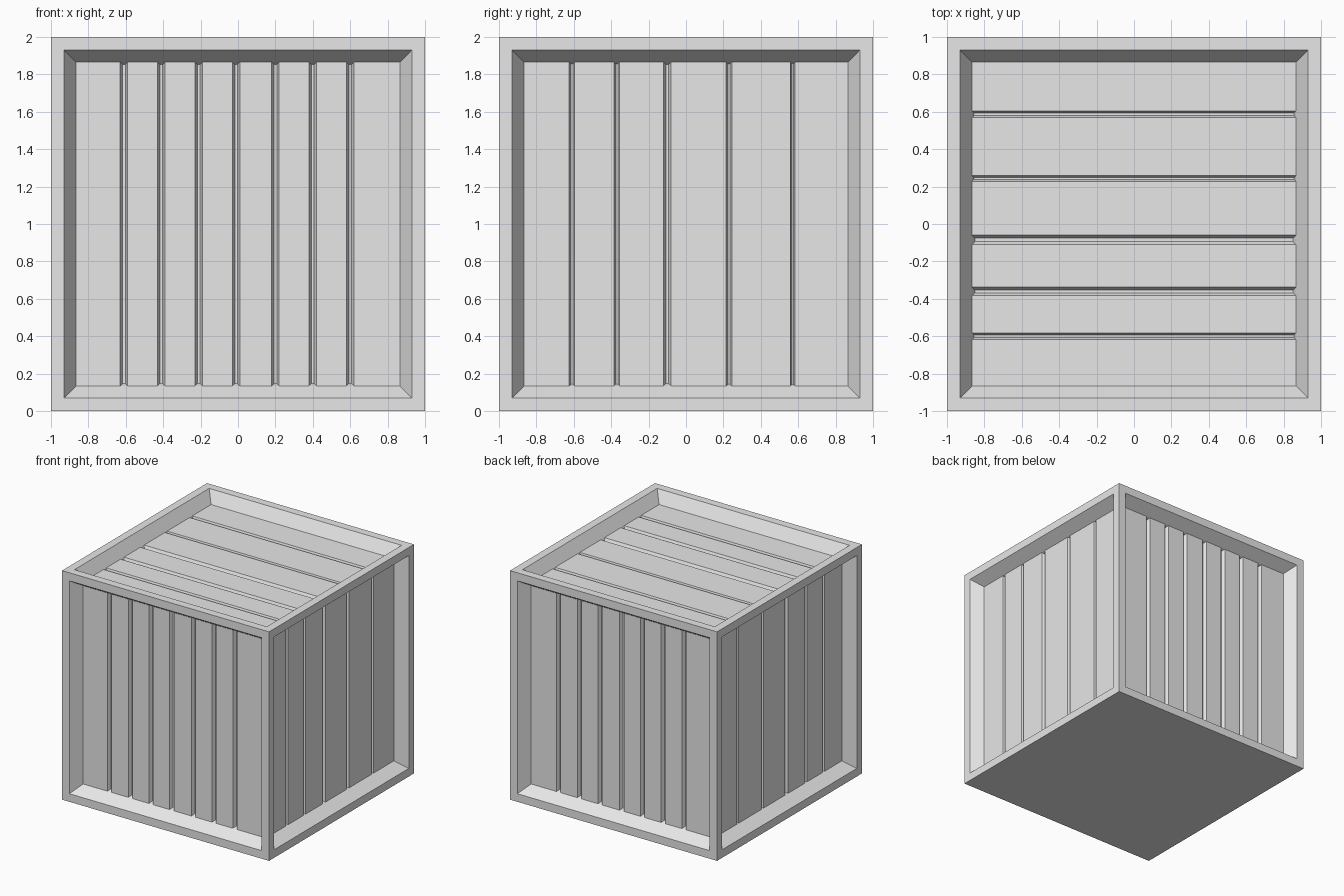
import bpy
import bmesh
from mathutils import Vector

if "Cube" in bpy.data.objects:
    bpy.data.objects.remove(bpy.data.objects["Cube"], do_unlink=True)

# Plain grey material
grey = bpy.data.materials.new("light_grey")
grey.use_nodes = True
colour = (0.8, 0.8, 0.8, 1)
grey.diffuse_color = colour
grey.node_tree.nodes["Principled BSDF"].inputs["Base Color"].default_value = colour

X, Y, Z = Vector((1, 0, 0)), Vector((0, 1, 0)), Vector((0, 0, 1))
GROOVE_DEPTH = 0.03

# Groove centre and width along the axis the planks are laid out on
end_grooves = [(-0.61, 0.04), (-0.41, 0.04), (-0.21, 0.04), (-0.01, 0.04),
               (0.2, 0.04), (0.4, 0.04), (0.6, 0.04)]
side_grooves = [(-0.61, 0.03), (-0.37, 0.03), (-0.1, 0.04), (0.23, 0.03), (0.57, 0.025)]
lid_grooves = [(-0.6, 0.035), (-0.36, 0.045), (-0.085, 0.05), (0.243, 0.03), (0.587, 0.035)]


def face_towards(bm, normal):
    """The outermost face pointing along the normal."""
    bm.normal_update()
    return max((f for f in bm.faces if f.normal.dot(normal) > 0.99),
               key=lambda f: f.calc_center_median().dot(normal))


def panel_side(bm, normal, axis, grooves):
    """Sink a framed panel into one side and cut grooves between its planks."""
    face = face_towards(bm, normal)
    bmesh.ops.inset_individual(bm, faces=[face], thickness=0.1)
    bmesh.ops.inset_individual(bm, faces=[face], thickness=0.09, depth=-0.1)
    level = face.calc_center_median().dot(normal)

    def planks():
        bm.normal_update()
        return [f for f in bm.faces if f.normal.dot(normal) > 0.99
                and abs(f.calc_center_median().dot(normal) - level) < 0.001]

    for centre, width in grooves:
        for offset in (-width / 2, width / 2):
            faces = planks()
            edges = {e for f in faces for e in f.edges}
            verts = {v for f in faces for v in f.verts}
            bmesh.ops.bisect_plane(bm, geom=faces + list(edges) + list(verts),
                                   plane_co=axis * (centre + offset), plane_no=axis)
    for centre, width in grooves:
        strip = min(planks(), key=lambda f: abs(f.calc_center_median().dot(axis) - centre))
        bmesh.ops.inset_individual(bm, faces=[strip], thickness=width * 0.45,
                                   depth=-GROOVE_DEPTH)


# Crate: solid cube with five panelled sides and a plain base
bm = bmesh.new()
bmesh.ops.create_cube(bm, size=2)
for sign in (-1, 1):
    panel_side(bm, Y * sign, X, end_grooves)
    panel_side(bm, X * sign, Y, side_grooves)
panel_side(bm, Z, Y, lid_grooves)
bmesh.ops.translate(bm, verts=bm.verts, vec=Z)

mesh = bpy.data.meshes.new("crate")
bm.to_mesh(mesh)
bm.free()
mesh.materials.append(grey)
crate = bpy.data.objects.new("crate", mesh)
bpy.context.collection.objects.link(crate)
